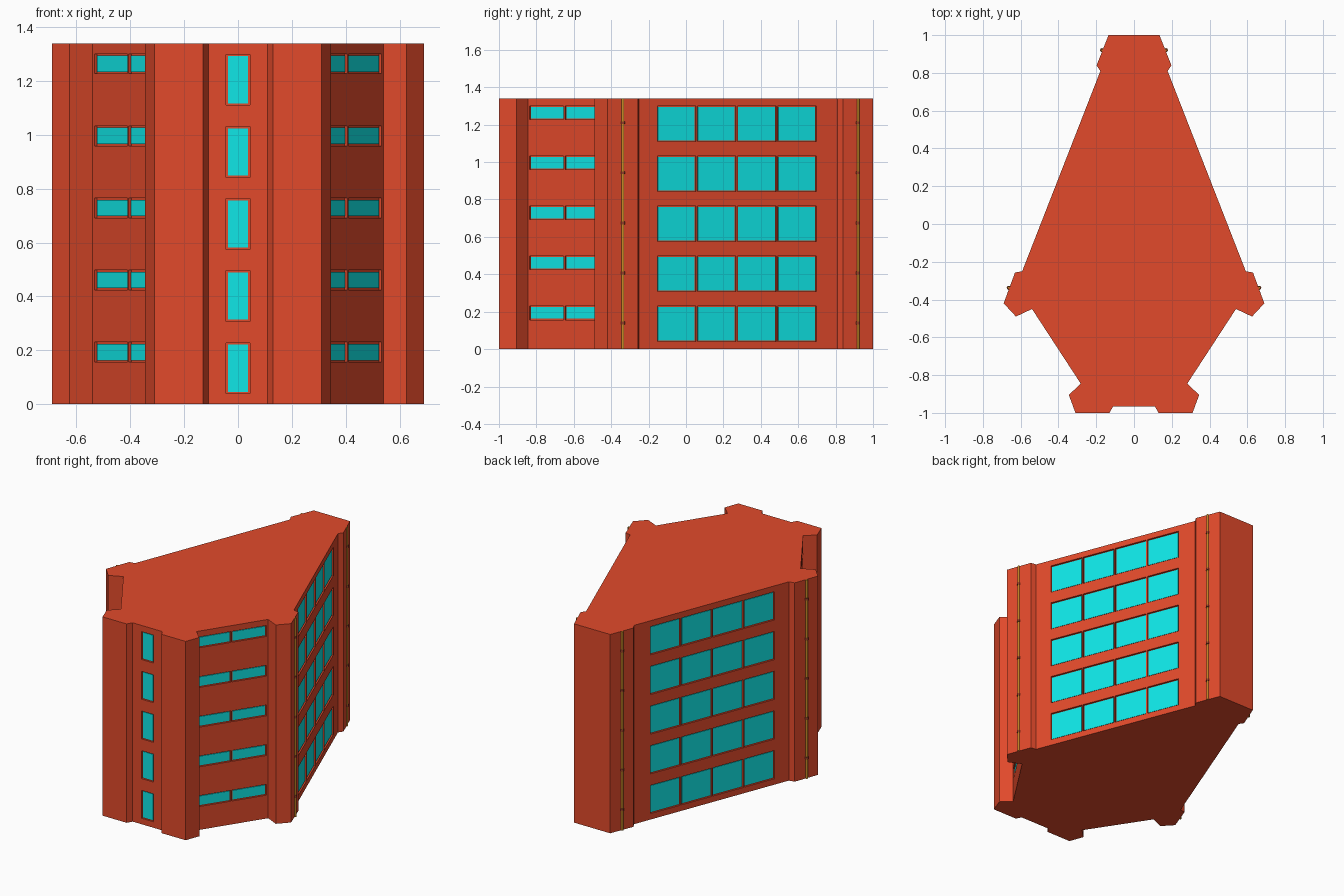
import bpy, bmesh
from mathutils import Vector, Matrix

if "Cube" in bpy.data.objects:
    bpy.data.objects.remove(bpy.data.objects["Cube"])

H = 1.34
FLOORS = [i * 0.2675 for i in range(5)]


def material(name, color):
    m = bpy.data.materials.new(name)
    m.diffuse_color = color
    m.use_nodes = True
    m.node_tree.nodes["Principled BSDF"].inputs["Base Color"].default_value = m.diffuse_color
    return m


BRICK = material("brick_red", (0.76, 0.068, 0.024, 1))
GLASS = material("cyan_glass", (0.005, 0.80, 0.80, 1))
BRASS = material("pipe_brass", (0.55, 0.25, 0.02, 1))
CLAMP = material("clamp_brown", (0.30, 0.05, 0.02, 1))


def finish(name, bm, mat=None):
    bmesh.ops.recalc_face_normals(bm, faces=bm.faces)
    me = bpy.data.meshes.new(name)
    bm.to_mesh(me)
    bm.free()
    ob = bpy.data.objects.new(name, me)
    bpy.context.collection.objects.link(ob)
    if mat:
        me.materials.append(mat)
    return ob


def wall_box(bm, a, b, z0, z1, inner, outer):
    """Box along the wall line a-b, from inner to outer offset along the outward normal."""
    a, b = Vector((*a, 0)), Vector((*b, 0))
    d = (b - a).normalized()
    n = Vector((d.y, -d.x, 0))
    if n.dot((a + b) / 2) < 0:
        n = -n
    centre = (a + b) / 2 + n * (inner + outer) / 2 + Vector((0, 0, (z0 + z1) / 2))
    rot = Matrix((d, n, Vector((0, 0, 1)))).transposed().to_4x4()
    size = Matrix.Diagonal(((b - a).length, outer - inner, z1 - z0, 1))
    bmesh.ops.create_cube(bm, size=1, matrix=Matrix.Translation(centre) @ rot @ size)


# Building body: mirrored footprint pulled up
half = [(0.135, 1.0), (0.198, 0.84), (0.178, 0.81), (0.592, -0.25), (0.63, -0.257),
        (0.69, -0.42), (0.625, -0.49), (0.54, -0.45), (0.282, -0.845),
        (0.345, -0.905), (0.31, -1.0), (0.13, -1.0), (0.11, -0.965)]
outline = half + [(-x, y) for x, y in reversed(half)]
bm = bmesh.new()
base = bm.faces.new([bm.verts.new((x, y, 0)) for x, y in outline])
top = bmesh.ops.extrude_face_region(bm, geom=[base], use_keep_orig=True)
bmesh.ops.translate(bm, vec=(0, 0, H), verts=[v for v in top["geom"] if isinstance(v, bmesh.types.BMVert)])
body = finish("building_body", bm, BRICK)

# Window layout as (start, end, sill, head) for one floor
def between(p, q, y0, y1):
    at = lambda y: (p[0] + (q[0] - p[0]) * (y - p[1]) / (q[1] - p[1]), y)
    return at(y0), at(y1)


windows = [((-0.044, -0.965), (0.044, -0.965), 0.04, 0.228)]
sides = []
for i in range(4):
    y = -0.153 + i * 0.2145
    sides.append((*between(half[2], half[3], y, y + 0.207), 0.04, 0.23))
for y0, y1 in ((-0.838, -0.655), (-0.648, -0.46)):
    sides.append((*between(half[8], half[7], y0, y1), 0.157, 0.23))
for a, b, z0, z1 in sides:
    for s in (1, -1):
        windows.append(((a[0] * s, a[1]), (b[0] * s, b[1]), z0, z1))

# Recess cutters and glass panes
cut, panes = bmesh.new(), bmesh.new()
for a, b, z0, z1 in windows:
    inset = (Vector(b) - Vector(a)).normalized() * 0.006
    for z in FLOORS:
        wall_box(cut, a, b, z + z0, z + z1, -0.012, 0.003)
        wall_box(panes, Vector(a) + inset, Vector(b) - inset,
                 z + z0 + 0.006, z + z1 - 0.006, -0.016, -0.007)
cutter = finish("window_cutter", cut, BRICK)
cutter.hide_render = True
finish("window_glass", panes, GLASS)

mod = body.modifiers.new("window_recesses", "BOOLEAN")
mod.operation = "DIFFERENCE"
mod.solver = "EXACT"
mod.object = cutter
bpy.context.view_layer.objects.active = body
bpy.ops.object.modifier_apply(modifier=mod.name)
bpy.data.objects.remove(cutter)

# Drainpipes with clamps on the four side pillars
def rod(bm, x, y, z, r, h):
    bmesh.ops.create_cone(bm, cap_ends=True, segments=12, radius1=r, radius2=r,
                          depth=h, matrix=Matrix.Translation((x, y, z)))


pipes, clamps = bmesh.new(), bmesh.new()
for x, y in ((0.169, 0.92), (0.663, -0.338)):
    for s in (1, -1):
        rod(pipes, x * s, y, H / 2, 0.007, H)
        for z in FLOORS:
            rod(clamps, x * s, y, z + 0.14, 0.011, 0.015)
finish("drainpipes", pipes, BRASS)
finish("pipe_clamps", clamps, CLAMP)
